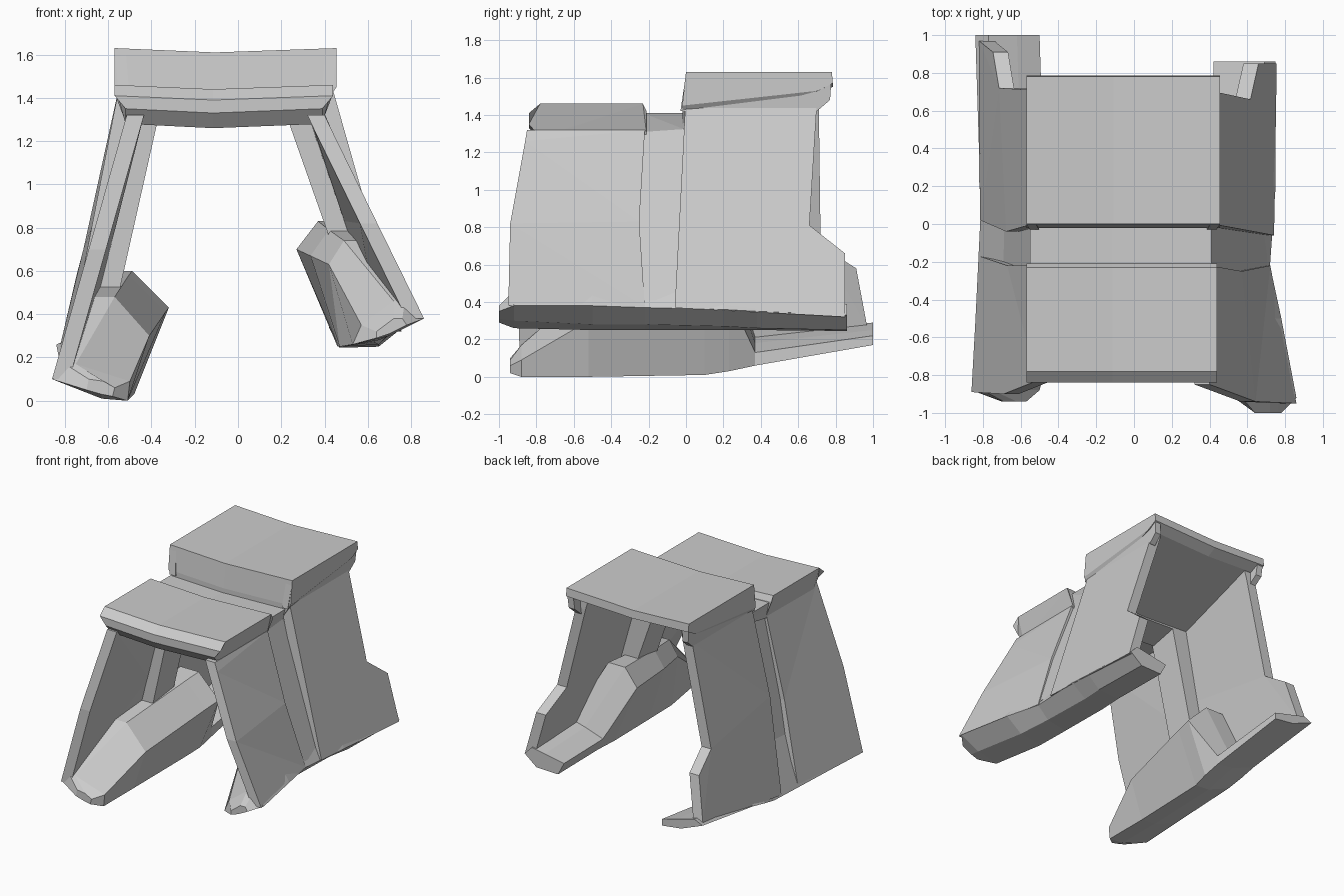
import bpy, bmesh


def loft(name, rings):
    """Closed solid through equal-length rings of 3D points."""
    bm = bmesh.new()
    rows = [[bm.verts.new(p) for p in r] for r in rings]
    n = len(rows[0])
    for a, b in zip(rows, rows[1:]):
        for i in range(n):
            j = (i + 1) % n
            bm.faces.new((a[i], a[j], b[j], b[i]))
    caps = [bm.faces.new(rows[0]), bm.faces.new(rows[-1][::-1])]
    bm.normal_update()
    bmesh.ops.triangulate(bm, faces=caps)
    bmesh.ops.recalc_face_normals(bm, faces=bm.faces[:])
    me = bpy.data.meshes.new(name)
    bm.to_mesh(me)
    bm.free()
    ob = bpy.data.objects.new(name, me)
    bpy.context.collection.objects.link(ob)
    return ob


def wall(name, outline, top, bottom, thick):
    """Leaning side panel: outline in (y, z); top=(x, z), bottom=(x front, x back, z)."""
    ys = [p[0] for p in outline]
    y0, y1 = min(ys), max(ys)
    side = 1 if top[0] > 0 else -1

    def x_at(y, z):
        xb = bottom[0] + (bottom[1] - bottom[0]) * (y - y0) / (y1 - y0)
        t = (top[1] - z) / (top[1] - bottom[2])
        return top[0] + (xb - top[0]) * t

    outer = [(x_at(y, z), y, z) for y, z in outline]
    inner = [(x - side * thick, y, z) for x, y, z in outer]
    return loft(name, [outer, inner])


def roof(name, profile, left, right, z_full, inset, sag):
    """Sagging roof plate: (y, z) profile swept across x, narrower below z_full."""
    rings = []
    for x, drop, d in ((left, 0, 1), ((left + right) / 2 - .05, sag, 0), (right, 0, -1)):
        rings.append([(x + d * (inset if z < z_full else 0), y, z - drop) for y, z in profile])
    return loft(name, rings)


# Roof plates
roof("front_roof", [(-.23, 1.46), (-.78, 1.46), (-.84, 1.41), (-.84, 1.35), (-.78, 1.28),
                    (-.21, 1.29), (-.21, 1.42)], -.57, .44, 1.40, .05, .02)
roof("middle_roof", [(-.23, 1.41), (-.23, 1.28), (0, 1.32), (0, 1.41)], -.55, .41, 1.35, .03, .015)
roof("back_roof", [(0, 1.63), (.78, 1.63), (.785, 1.57), (.71, 1.53), (-.02, 1.33), (-.02, 1.45)],
     -.57, .455, 1.40, .08, .02)

# Side skirts of the back roof
for name, x, s in (("left_roof_skirt", -.57, -1), ("right_roof_skirt", .455, 1)):
    wall(name, [(0, 1.62), (-.03, 1.42), (.70, 1.42), (.77, 1.48), (.78, 1.62)],
         (x, 1.63), (x - s * .015, x - s * .015, 1.45), .05)

# Left side panels
wall("left_front_wall", [(-.83, 1.32), (-.90, .70), (-.89, .10), (-.17, .10), (-.22, .7), (-.22, 1.32)],
     (-.52, 1.30), (-.86, -.82, .10), .08)
wall("left_middle_wall", [(-.24, 1.33), (-.24, .10), (.0, .10), (.0, 1.33)],
     (-.50, 1.30), (-.77, -.77, .10), .13)
wall("left_back_wall", [(0, 1.52), (-.04, .8), (.02, .11), (.97, .26), (.91, .58), (.72, .70), (.71, 1.46), (.70, 1.56)],
     (-.55, 1.45), (-.79, -.83, .22), .08)

# Right side panels
wall("right_front_wall", [(-.85, 1.32), (-.86, 1.26), (-.94, .82), (-.95, .38), (-.22, .375), (-.25, .83), (-.22, 1.32)],
     (.41, 1.30), (.86, .72, .38), .08)
wall("right_middle_wall", [(-.25, 1.33), (-.25, .41), (.0, .40), (.0, 1.33)],
     (.39, 1.30), (.70, .70, .42), .16)
wall("right_back_wall", [(0, 1.52), (-.06, .37), (.85, .32), (.85, .66), (.66, .81), (.70, 1.46), (.70, 1.52)],
     (.435, 1.45), (.75, .75, .34), .08)

# Inner foot blocks: y, then outer, bottom outer, bottom inner, inner top, ridge, wall side (x, z)
left_foot = [
    (-.94, (-.70, .05), (-.63, .03), (-.58, .02), (-.57, .06), (-.62, .09), (-.69, .10)),
    (-.88, (-.86, .10), (-.63, .01), (-.51, .00), (-.50, .09), (-.75, .17), (-.80, .17)),
    (-.52, (-.84, .10), (-.63, .01), (-.51, .00), (-.41, .30), (-.57, .48), (-.68, .48)),
    (.10, (-.81, .10), (-.62, .02), (-.50, .01), (-.335, .41), (-.505, .58), (-.65, .58)),
    (.23, (-.82, .13), (-.62, .05), (-.48, .03), (-.32, .43), (-.49, .60), (-.65, .60)),
    (.37, (-.82, .16), (-.62, .08), (-.48, .06), (-.48, .13), (-.60, .18), (-.76, .22)),
    (1.0, (-.84, .26), (-.66, .19), (-.50, .17), (-.50, .22), (-.62, .25), (-.77, .29)),
]
right_foot = [
    (-1.0, (.78, .35), (.70, .31), (.64, .29), (.64, .32), (.72, .38), (.76, .38)),
    (-.92, (.86, .38), (.70, .30), (.53, .26), (.57, .35), (.72, .46), (.77, .46)),
    (-.50, (.78, .38), (.65, .28), (.47, .25), (.42, .63), (.49, .74), (.56, .74)),
    (-.22, (.72, .37), (.63, .28), (.465, .25), (.335, .67), (.42, .79), (.51, .79)),
    (.20, (.75, .36), (.63, .27), (.46, .25), (.27, .70), (.37, .83), (.51, .83)),
    (.38, (.75, .35), (.65, .26), (.47, .25), (.43, .34), (.58, .39), (.69, .42)),
    (.86, (.75, .33), (.65, .25), (.47, .245), (.42, .34), (.58, .37), (.69, .39)),
]
for name, rows in (("left_foot", left_foot), ("right_foot", right_foot)):
    loft(name, [[(x, r[0], z) for x, z in r[1:]] for r in rows])
